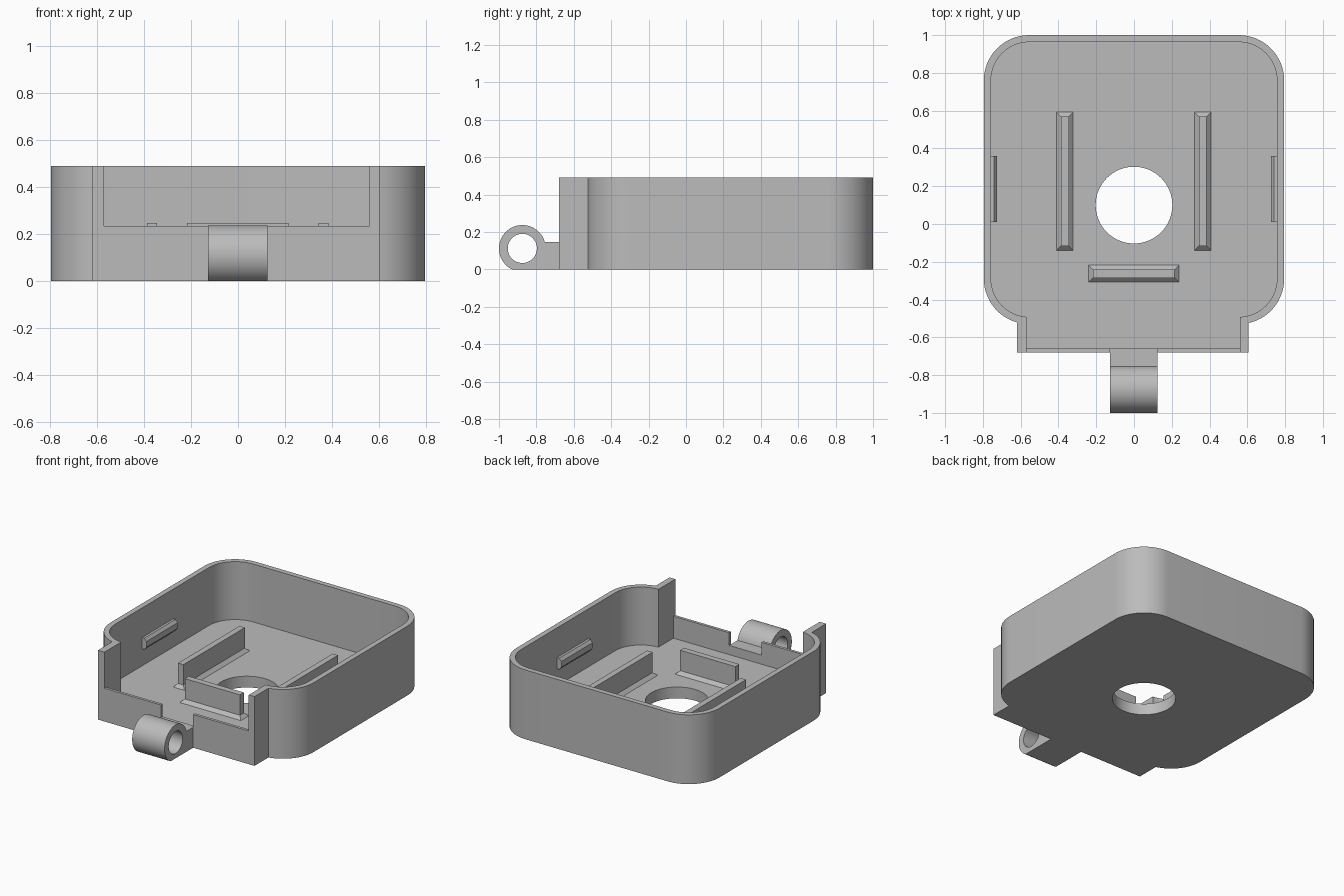
import bpy, bmesh, math
from mathutils import Vector

cube = bpy.data.objects.get("Cube")
if cube:
    bpy.data.objects.remove(cube)

grey = bpy.data.materials.new("plain grey")
grey.use_nodes = True
COLOUR = (0.5, 0.5, 0.5, 1)
grey.diffuse_color = COLOUR
grey.node_tree.nodes["Principled BSDF"].inputs["Base Color"].default_value = COLOUR


def make(name, bm):
    bmesh.ops.recalc_face_normals(bm, faces=bm.faces)
    mesh = bpy.data.meshes.new(name)
    bm.to_mesh(mesh)
    bm.free()
    mesh.materials.append(grey)
    obj = bpy.data.objects.new(name, mesh)
    bpy.context.collection.objects.link(obj)
    return obj


def prism(name, points, direction):
    """Extrude a closed outline along a direction."""
    bm = bmesh.new()
    face = bm.faces.new([bm.verts.new(p) for p in points])
    result = bmesh.ops.extrude_face_region(bm, geom=[face])
    moved = [v for v in result["geom"] if isinstance(v, bmesh.types.BMVert)]
    bmesh.ops.translate(bm, verts=moved, vec=Vector(direction))
    return make(name, bm)


def box(name, x0, x1, y0, y1, z0, z1):
    outline = [(x0, y0, z0), (x1, y0, z0), (x1, y1, z0), (x0, y1, z0)]
    return prism(name, outline, (0, 0, z1 - z0))


def arc(cx, cy, r, start, end, steps):
    angles = [math.radians(start + (end - start) * i / steps) for i in range(steps + 1)]
    return [(cx + r * math.cos(a), cy + r * math.sin(a)) for a in angles]


def rounded_box(name, half_x, y0, y1, r, z0, z1):
    corners = [(half_x - r, y1 - r), (r - half_x, y1 - r),
               (r - half_x, y0 + r), (half_x - r, y0 + r)]
    outline = []
    for i, (cx, cy) in enumerate(corners):
        outline += arc(cx, cy, r, 90 * i, 90 * i + 90, 16)
    return prism(name, [(x, y, z0) for x, y in outline], (0, 0, z1 - z0))


def combine(target, tool, operation):
    """Apply a boolean and discard the tool."""
    mod = target.modifiers.new("boolean", "BOOLEAN")
    mod.object, mod.operation, mod.solver = tool, operation, "EXACT"
    graph = bpy.context.evaluated_depsgraph_get()
    result = bpy.data.meshes.new_from_object(target.evaluated_get(graph))
    target.modifiers.clear()
    target.data = result
    bpy.data.objects.remove(tool)


def smooth(obj):
    bpy.ops.object.select_all(action="DESELECT")
    obj.select_set(True)
    bpy.context.view_layer.objects.active = obj
    bpy.ops.object.shade_smooth_by_angle(angle=math.radians(25))


TOP, FLOOR, SILL, ARM = 0.49, 0.08, 0.235, 0.145

# Tray with its front extension
tray = rounded_box("tray", 0.795, -0.53, 1.0, 0.24, 0, TOP)
combine(tray, box("extension", -0.62, 0.605, -0.68, -0.3, 0, TOP), "UNION")

# Hollow, front opening, hinge notch and round floor hole
cavity = rounded_box("cavity", 0.757, -0.492, 0.963, 0.202, FLOOR, 1)
combine(cavity, box("front_cavity", -0.57, 0.56, -0.66, -0.2, FLOOR, 1), "UNION")
combine(tray, cavity, "DIFFERENCE")
combine(tray, box("opening", -0.57, 0.56, -0.8, -0.6, SILL, 1), "DIFFERENCE")
combine(tray, box("notch", -0.128, 0.125, -0.8, -0.6, ARM, 1), "DIFFERENCE")
hole = [(x, y, -0.1) for x, y in arc(0, 0.1, 0.203, 0, 360, 64)[:-1]]
combine(tray, prism("hole", hole, (0, 0, 0.3)), "DIFFERENCE")
smooth(tray)

# Hinge knuckle: round eye cut flat underneath, joined to the tray by an arm
EYE_Y, EYE_Z, EYE_R = -0.875, 0.112, 0.125
low = math.degrees(math.asin(EYE_Z / EYE_R))
high = math.degrees(math.asin((ARM - EYE_Z) / EYE_R))
side = arc(EYE_Y, EYE_Z, EYE_R, high, 180 + low, 48)
side += [(-0.68, 0), (-0.68, ARM)]
hinge = prism("hinge_knuckle", [(-0.128, y, z) for y, z in side], (0.253, 0, 0))
bore = arc(EYE_Y, EYE_Z, 0.078, 0, 360, 48)[:-1]
combine(hinge, prism("bore", [(-0.3, y, z) for y, z in bore], (0.6, 0, 0)), "DIFFERENCE")
smooth(hinge)


def rib(name, x0, x1, y0, y1, foot=0.023):
    """Upright rib with a sloped foot around its base."""
    bm = bmesh.new()
    rings = []
    for inset, z in ((0, FLOOR), (foot, FLOOR + foot), (foot, 0.247)):
        a, b, c, d = x0 + inset, x1 - inset, y0 + inset, y1 - inset
        rings.append([bm.verts.new(p) for p in ((a, c, z), (b, c, z), (b, d, z), (a, d, z))])
    for lower, upper in zip(rings, rings[1:]):
        for i in range(4):
            j = (i + 1) % 4
            bm.faces.new((lower[i], lower[j], upper[j], upper[i]))
    bm.faces.new(rings[0])
    bm.faces.new(rings[-1])
    return make(name, bm)


# Ribs on the floor
rib("right_rib", -0.41, -0.322, -0.14, 0.592)
rib("left_rib", 0.32, 0.408, -0.14, 0.592)
rib("front_rib", -0.24, 0.238, -0.308, -0.218)

# Snap ridges on the side walls
for name, s in (("right_snap_ridge", -1), ("left_snap_ridge", 1)):
    section = [(0.757, 0.2), (0.74, 0.2), (0.724, 0.22),
               (0.724, 0.26), (0.74, 0.28), (0.757, 0.28)]
    prism(name, [(s * x, 0.01, z) for x, z in section], (0, 0.35, 0))
